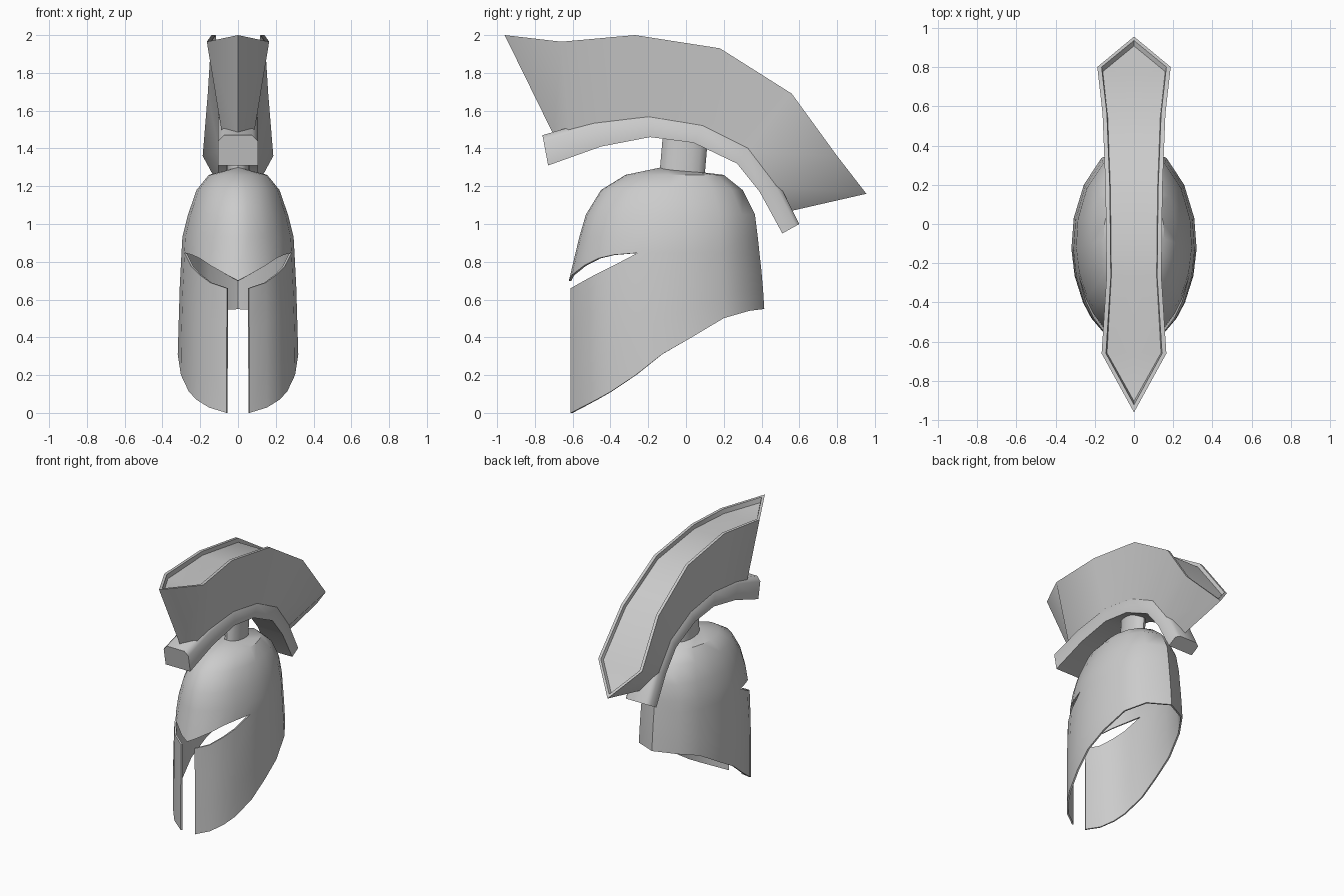
import bpy
import bmesh
from math import sin, cos, pi, radians
from mathutils import Vector

if "Cube" in bpy.data.objects:
    bpy.data.objects.remove(bpy.data.objects["Cube"])

# One plain grey for everything
grey = bpy.data.materials.new("light_grey")
grey.use_nodes = True
GREY = (0.6, 0.6, 0.6, 1)
grey.diffuse_color = GREY
grey.node_tree.nodes["Principled BSDF"].inputs["Base Color"].default_value = GREY


def interp(table, x, col=1):
    """Linear lookup of a column in rows sorted by their first value."""
    if x <= table[0][0]:
        return table[0][col]
    for a, b in zip(table, table[1:]):
        if x <= b[0]:
            return a[col] + (b[col] - a[col]) * (x - a[0]) / (b[0] - a[0])
    return table[-1][col]


def grid(bm, columns):
    """Skin a list of equally long point columns with quads."""
    verts = [[bm.verts.new(p) for p in c] for c in columns]
    for a, b in zip(verts, verts[1:]):
        for j in range(len(a) - 1):
            bm.faces.new((a[j], b[j], b[j + 1], a[j + 1]))


def finish(name, bm, angle, mirror=False, thickness=0, recalc=True):
    bmesh.ops.remove_doubles(bm, verts=bm.verts, dist=0.0005)
    if recalc:
        bmesh.ops.recalc_face_normals(bm, faces=bm.faces)
    mesh = bpy.data.meshes.new(name)
    bm.to_mesh(mesh)
    bm.free()
    mesh.materials.append(grey)
    ob = bpy.data.objects.new(name, mesh)
    bpy.context.collection.objects.link(ob)
    bpy.ops.object.select_all(action='DESELECT')
    bpy.context.view_layer.objects.active = ob
    ob.select_set(True)
    if mirror:
        ob.modifiers.new("mirror", 'MIRROR').merge_threshold = 0.001
        bpy.ops.object.modifier_apply(modifier="mirror")
    if thickness:
        solid = ob.modifiers.new("thickness", 'SOLIDIFY')
        solid.thickness, solid.offset = thickness, -1
        bpy.ops.object.modifier_apply(modifier="thickness")
    bpy.ops.object.shade_smooth_by_angle(angle=radians(angle))
    return ob


# Helmet shell: height, front y, back y, half width
SECTION = [(0.0, -0.62, 0.44, 0.32), (0.3, -0.62, 0.43, 0.32),
           (0.7, -0.62, 0.405, 0.308), (0.93, -0.565, 0.38, 0.295),
           (1.05, -0.53, 0.365, 0.265), (1.18, -0.45, 0.30, 0.22),
           (1.26, -0.32, 0.20, 0.155), (1.30, -0.13, -0.13, 0.0)]
# Bottom edge as y, z; eye slit edges as angle, z
HEM = [(-0.61, 0), (-0.42, 0.1), (-0.27, 0.2), (-0.13, 0.31), (0.03, 0.4),
       (0.2, 0.5), (0.34, 0.54), (0.42, 0.55)]
BROW = [(0, 0.70), (0.5, 0.78), (0.75, 0.82), (0.95, 0.837), (1.24, 0.847)]
CHEEK = [(0.19, 0.66), (0.5, 0.69), (0.75, 0.735), (0.95, 0.775), (1.24, 0.847)]
ANGLES = [0, 0.19, 0.5, 0.75, 0.95, 1.24, 1.51, 1.82, 2.19, 2.58, pi]


def shell(t, z):
    front, back, half = (interp(SECTION, z, c) for c in (1, 2, 3))
    mid, reach = (front + back) / 2, (back - front) / 2
    return Vector((half * sin(t), mid - reach * cos(t), z))


bm = bmesh.new()
dome, cheeks = [], []
for t in ANGLES:
    levels = [interp(BROW, t)] + [row[0] for row in SECTION[3:]]
    dome.append([shell(t, z) for z in levels])
    if t > 0:
        low = interp(HEM, shell(t, 0.4).y)
        high = interp(CHEEK, t)
        cheeks.append([shell(t, low + (high - low) * k / 3) for k in range(4)])
grid(bm, dome)
grid(bm, cheeks)
finish("helmet_shell", bm, 35, mirror=True, thickness=0.012, recalc=False)

# Stem joining the helmet to the crest holder
bm = bmesh.new()
bmesh.ops.create_cone(bm, cap_ends=True, segments=16, radius1=1, radius2=1, depth=1)
for v in bm.verts:
    top = v.co.z > 0
    v.co = (v.co.x * 0.06, v.co.y * 0.12 + (0 if top else -0.02), 1.5 if top else 1.27)
finish("crest_stem", bm, 40)

# Curved crest holder: upper y, z and lower y, z
HOLDER = [(-0.76, 1.47, -0.73, 1.31), (-0.49, 1.55, -0.45, 1.41),
          (-0.2, 1.59, -0.19, 1.46), (0.1, 1.54, 0.04, 1.43),
          (0.34, 1.42, 0.27, 1.32), (0.49, 1.22, 0.39, 1.17),
          (0.6, 1.0, 0.51, 0.95)]
bm = bmesh.new()
ribs = []
for uy, uz, ly, lz in HOLDER:
    up, low = Vector((0, uy, uz)), Vector((0, ly, lz))
    shoulder = up.lerp(low, 0.2)
    half = [up + Vector((0.075, 0, 0)), shoulder + Vector((0.105, 0, 0)),
            low + Vector((0.105, 0, 0))]
    ring = half + [Vector((-p.x, p.y, p.z)) for p in reversed(half)]
    ribs.append(ring + ring[:1])
grid(bm, ribs)
bmesh.ops.remove_doubles(bm, verts=bm.verts, dist=0.0005)
bmesh.ops.holes_fill(bm, edges=[e for e in bm.edges if e.is_boundary], sides=8)
finish("crest_holder", bm, 60)

# Crest: upper x, y, z and lower x, y, z from front tip to back tip
CREST = [((0, -0.96, 2.0), (0, -0.70, 1.47)),
         ((0.165, -0.66, 1.965), (0.085, -0.62, 1.48)),
         ((0.14, -0.27, 2.0), (0.1, -0.2, 1.56)),
         ((0.145, 0.18, 1.93), (0.1, 0.09, 1.51)),
         ((0.16, 0.56, 1.69), (0.1, 0.33, 1.38)),
         ((0.187, 0.8, 1.36), (0.1, 0.47, 1.2)),
         ((0, 0.955, 1.16), (0, 0.56, 1.07))]
bm = bmesh.new()
slices = []
for i, (upper, lower) in enumerate(CREST):
    up, low = Vector(upper), Vector(lower)
    rim = up.copy()
    if up.x:
        rim.x -= 0.022
    else:
        # the tips are inset along the length of the crest
        rim = up.lerp(Vector((0, *CREST[1 if i == 0 else -2][0][1:])), 0.13)
    floor = rim + (low - up) * 0.07
    slices.append([Vector((0, low.y, low.z)), low, up, rim, floor,
                   Vector((0, floor.y, floor.z))])
grid(bm, slices)
finish("crest_plume", bm, 50, mirror=True)
